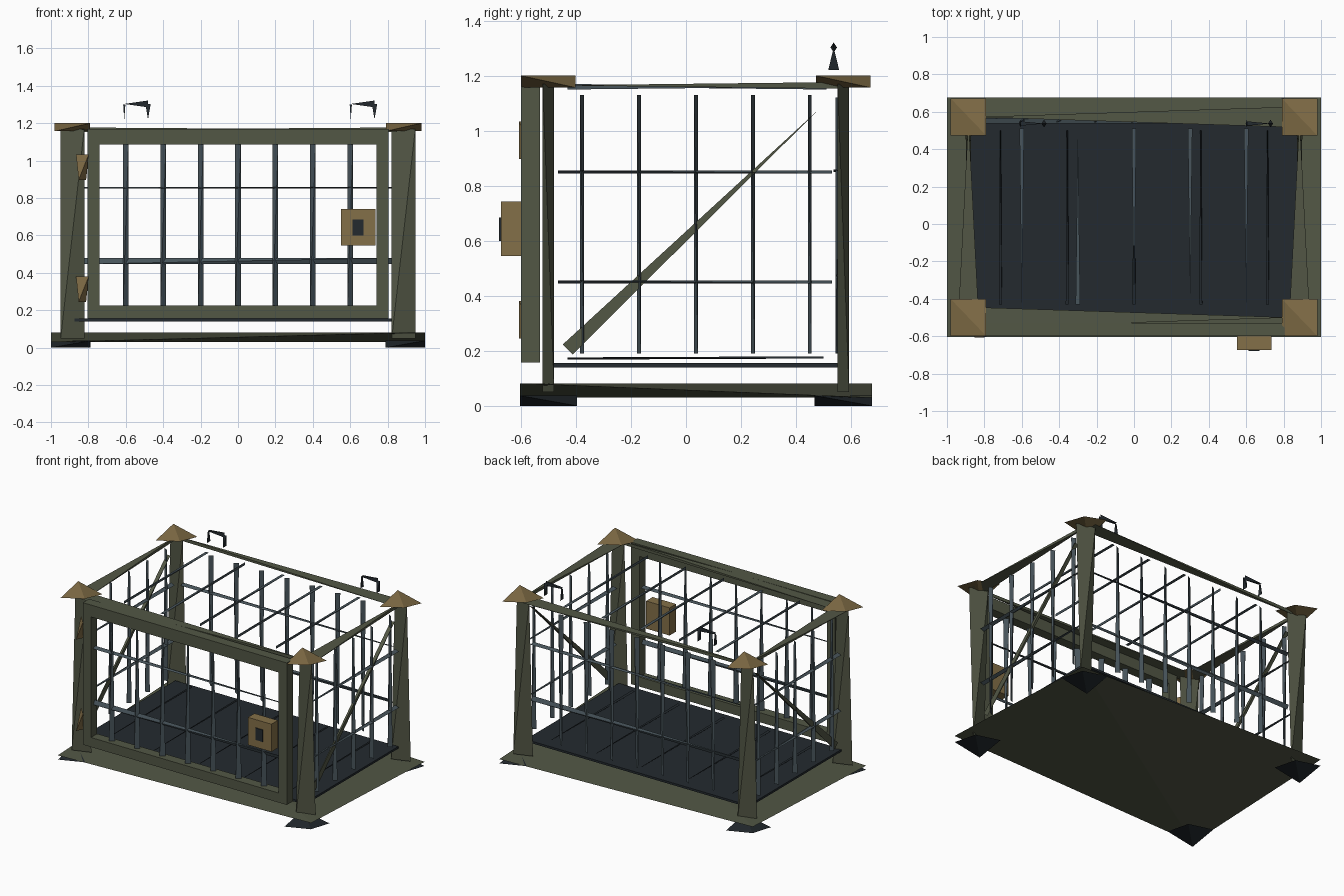
import bpy, bmesh
from mathutils import Vector as V

if "Cube" in bpy.data.objects:
    bpy.data.objects.remove(bpy.data.objects["Cube"])


def mat(name, c):
    m = bpy.data.materials.new(name)
    m.diffuse_color = (*c, 1)
    m.use_nodes = True
    m.node_tree.nodes["Principled BSDF"].inputs["Base Color"].default_value = m.diffuse_color
    return m


OLIVE = mat("olive_paint", (0.085, 0.095, 0.06))
BRASS = mat("brass", (0.23, 0.16, 0.065))
STEEL = mat("steel", (0.065, 0.09, 0.105))
DARK = mat("dark_iron", (0.017, 0.023, 0.028))


def finish(name, bm, m):
    bmesh.ops.recalc_face_normals(bm, faces=bm.faces)
    me = bpy.data.meshes.new(name)
    bm.to_mesh(me)
    bm.free()
    me.materials.append(m)
    bpy.context.collection.objects.link(bpy.data.objects.new(name, me))


def sliver(name, p0, p1, e0, e1, m):
    """Four-cornered strut: an edge +-e0 at p0 joined to an edge +-e1 at p1."""
    p0, p1, e0, e1 = V(p0), V(p1), V(e0), V(e1)
    bm = bmesh.new()
    a, b, c, d = [bm.verts.new(p) for p in (p0 - e0, p0 + e0, p1 - e1, p1 + e1)]
    for f in ((a, b, c), (a, b, d), (a, c, d), (b, c, d)):
        bm.faces.new(f)
    finish(name, bm, m)


def upright(name, x, y, z0, z1, hx, hy, m, flip=1):
    """Vertical sliver whose end edges lie on opposite diagonals."""
    sliver(name, (x, y, z0), (x, y, z1), (hx, hy * flip, 0), (hx, -hy * flip, 0), m)


def box(name, x0, x1, y0, y1, z0, z1, m):
    bm = bmesh.new()
    bmesh.ops.create_cube(bm, size=1)
    for v in bm.verts:
        v.co = ((x0 + x1) / 2 + v.co.x * (x1 - x0),
                (y0 + y1) / 2 + v.co.y * (y1 - y0),
                (z0 + z1) / 2 + v.co.z * (z1 - z0))
    finish(name, bm, m)


PX, FY, BY = 0.885, -0.5, 0.572

# Base, floor and floor slats
upright("base", 0, 0.036, 0.03, 0.082, 1.0, 0.64, OLIVE)
box("floor", -0.88, 0.88, -0.5, 0.55, 0.14, 0.155, DARK)
for i in range(5):
    x = -0.714 + 0.357 * i
    sliver("floor_slat", (x, -0.43, 0.172), (x, 0.5, 0.176), (0.008, 0, 0.004), (0.003, 0, -0.004), DARK)

# Corner posts, caps and feet
for x in (-PX, PX):
    for y in (FY, BY):
        upright("corner_post", x, y, 0.05, 1.17, 0.063, 0.021, OLIVE)
        upright("post_cap", x, y, 1.157, 1.2, 0.095, 0.099, BRASS)
        upright("foot", x * 1.01, y, 0, 0.037, 0.105, 0.104, DARK)

# Tapering top rails
flat, thin = 0.055, 0.012
sliver("front_rail", (-0.85, FY, 1.165), (0.85, FY, 1.165), (0, flat, 0), (0, 0, thin), OLIVE)
sliver("back_rail", (0.85, BY, 1.165), (-0.85, BY, 1.165), (0, flat, 0), (0, 0, thin), OLIVE)
for x in (-PX, PX):
    sliver("side_rail", (x, FY, 1.165), (x, BY, 1.165), (flat, 0, 0), (0, 0, thin), OLIVE)

# Door frame
for s in (-1, 1):
    box("door_stile", *sorted((s * 0.74, s * 0.805)), -0.6, -0.53, 0.157, 1.17, OLIVE)
for z0, z1 in ((0.157, 0.225), (1.085, 1.17)):
    box("door_rail", -0.74, 0.74, -0.6, -0.53, z0, z1, OLIVE)

# Door and back wall bars
for i in range(7):
    x = -0.6 + 0.2 * i
    upright("door_bar", x, -0.565, 0.215, 1.1, 0.015, 0.012, STEEL)
    upright("back_bar", x, BY - 0.02, 0.19, 1.12, 0.015, 0.008, STEEL, -1)
for y, w in ((-0.565, 0.745), (BY - 0.02, 0.83)):
    sliver("lower_cross_bar", (-w, y, 0.463), (w, y, 0.463), (0, 0.007, 0.015), (0, -0.007, 0.015), STEEL)
    sliver("upper_cross_bar", (-w, y, 0.855), (w, y, 0.855), (0, 0.015, 0.005), (0, -0.015, 0.005), STEEL)

# Side wall bars, cross bars and diagonal braces
for x in (-PX, PX):
    for i in range(5):
        upright("side_bar", x, -0.378 + 0.207 * i, 0.19, 1.13, 0.014, 0.007, STEEL)
    for z in (0.45, 0.85):
        sliver("side_cross_bar", (x, -0.465, z), (x, 0.53, z), (0.014, 0, 0.006), (0.014, 0, -0.006), STEEL)
    sliver("side_brace", (x, -0.43, 0.205), (x, 0.48, 1.075), (0, -0.018, 0.018), (0.015, 0, 0), OLIVE)

# Roof bars
for i in range(5):
    x, y0, y1 = -0.6 + 0.3 * i, 0.51, -0.43
    if i == 1:
        y0, y1 = y1, y0
    sliver("roof_bar", (x, y0, 1.16), (x, y1, 1.16), (0.012, 0, 0), (0, 0, 0.01), STEEL)

# Lock and hinges
box("lock_box", 0.55, 0.735, -0.673, -0.6, 0.545, 0.742, BRASS)
box("keyhole", 0.612, 0.67, -0.679, -0.67, 0.6, 0.685, DARK)
for z in (0.965, 0.313):
    sliver("hinge", (-0.832, -0.57, z - 0.068), (-0.832, -0.57, z + 0.068),
           (0.02, 0.038, 0), (0.034, -0.038, 0), BRASS)

# Two small staples floating above the back
for x in (-0.608, 0.603):
    y = 0.537
    sliver("staple_left_leg", (x, y, 1.22), (x, y, 1.3), (0, 0.02, 0), (0.006, 0, 0), DARK)
    sliver("staple_top", (x, y, 1.303), (x + 0.127, y, 1.303), (0, 0.012, 0), (0, 0, 0.018), DARK)
    sliver("staple_right_leg", (x + 0.127, y, 1.22), (x + 0.127, y, 1.303), (0, 0.02, 0), (0.014, 0, 0), DARK)
